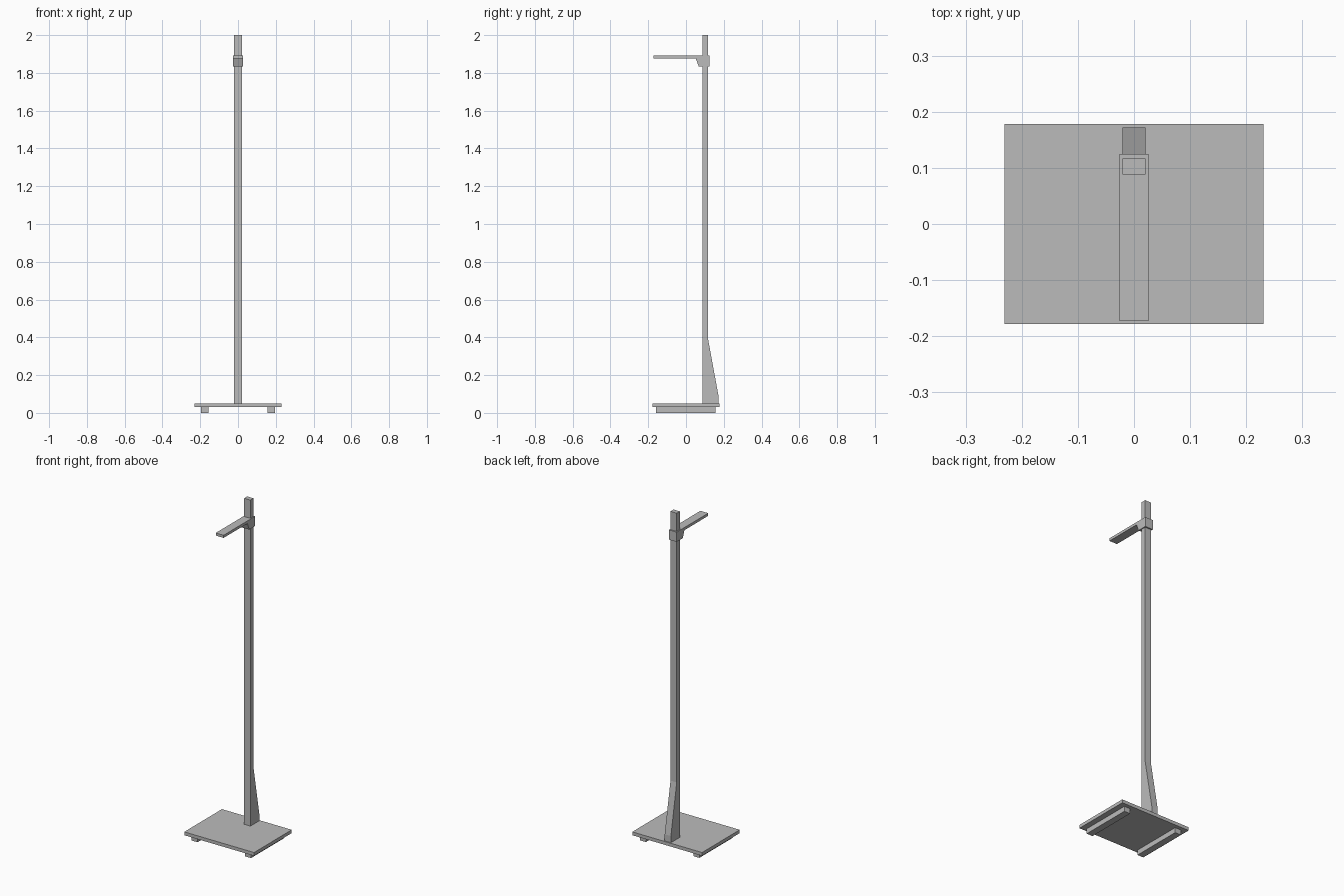
import bpy
import bmesh

cube = bpy.data.objects.get("Cube")
if cube:
    bpy.data.objects.remove(cube, do_unlink=True)

grey = bpy.data.materials.new("plain_grey")
grey.use_nodes = True
colour = (0.5, 0.5, 0.5, 1)
grey.diffuse_color = colour
grey.node_tree.nodes["Principled BSDF"].inputs["Base Color"].default_value = colour


def extrude_profile(name, profile, x0, x1):
    """Extrude a closed side profile of (y, z) points from x0 to x1."""
    bm = bmesh.new()
    face = bm.faces.new([bm.verts.new((x0, y, z)) for y, z in profile])
    ext = bmesh.ops.extrude_face_region(bm, geom=[face])
    moved = [v for v in ext["geom"] if isinstance(v, bmesh.types.BMVert)]
    bmesh.ops.translate(bm, verts=moved, vec=(x1 - x0, 0, 0))
    bmesh.ops.recalc_face_normals(bm, faces=bm.faces)
    mesh = bpy.data.meshes.new(name)
    bm.to_mesh(mesh)
    bm.free()
    mesh.materials.append(grey)
    obj = bpy.data.objects.new(name, mesh)
    bpy.context.collection.objects.link(obj)
    return obj


def rect(y0, y1, z0, z1):
    return [(y0, z0), (y1, z0), (y1, z1), (y0, z1)]


# Base plate and its two runners
extrude_profile("base_plate", rect(-0.178, 0.178, 0.03, 0.05), -0.231, 0.231)
for side, x in (("right", -0.177), ("left", 0.177)):
    extrude_profile(side + "_foot", rect(-0.158, 0.155, 0, 0.03), x - 0.02, x + 0.02)

# Post with a tapered brace at the rear
extrude_profile("post", [(0.088, 0.05), (0.172, 0.05), (0.172, 0.09),
                         (0.117, 0.39), (0.117, 2), (0.088, 2)], -0.0205, 0.0205)

# Sliding collar with its forward arm
extrude_profile("collar_arm", [(-0.173, 1.875), (0.052, 1.875), (0.068, 1.833),
                               (0.125, 1.833), (0.125, 1.891), (-0.173, 1.891)],
                -0.026, 0.026)
